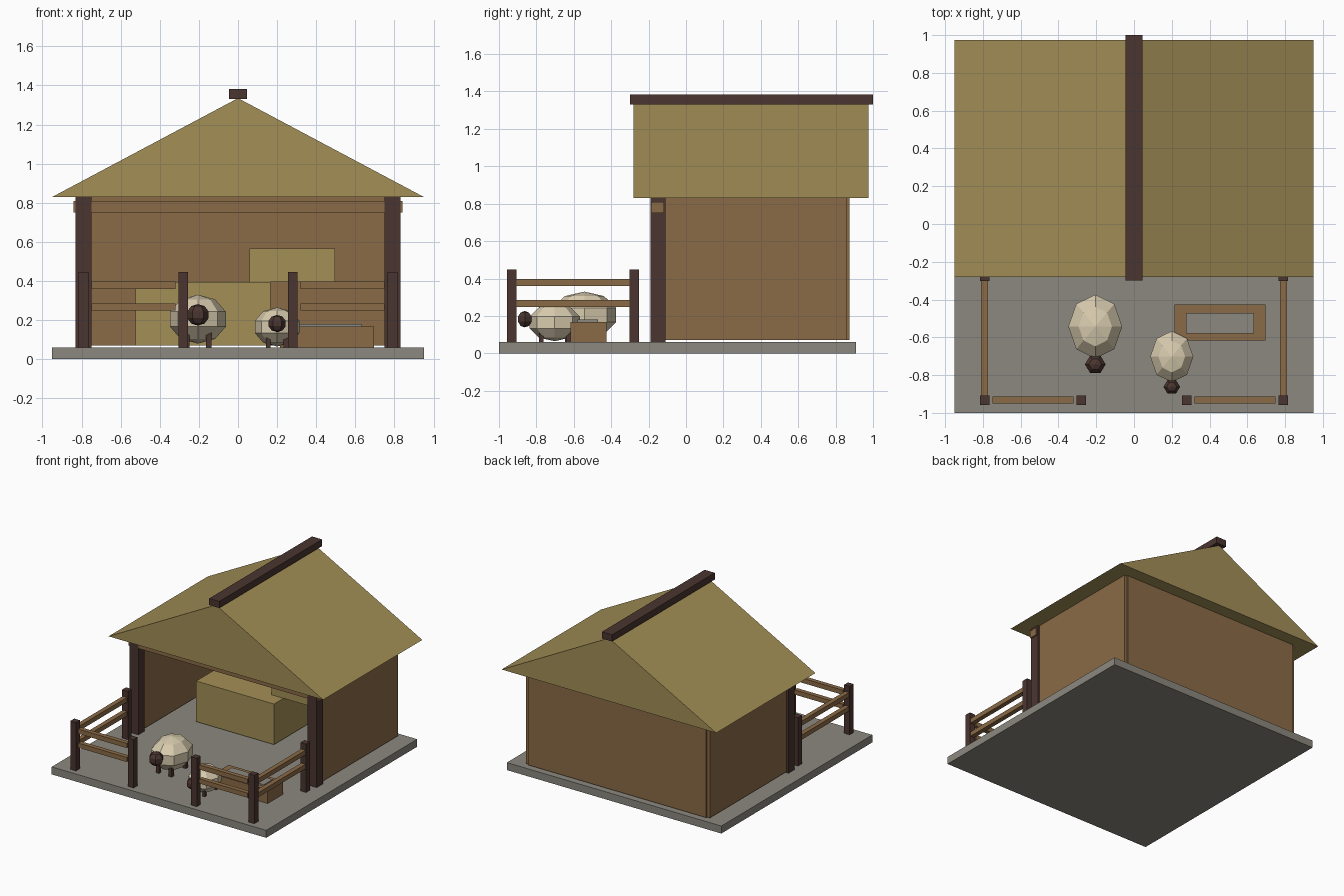
import bpy, bmesh, math

if "Cube" in bpy.data.objects:
    bpy.data.objects.remove(bpy.data.objects["Cube"])


def material(name, r, g, b):
    m = bpy.data.materials.new(name)
    lin = [((c / 255 + 0.055) / 1.055) ** 2.4 for c in (r, g, b)]
    m.diffuse_color = (*lin, 1)
    m.use_nodes = True
    m.node_tree.nodes["Principled BSDF"].inputs["Base Color"].default_value = m.diffuse_color
    return m


STONE = material("stone grey", 139, 136, 126)
DARK = material("dark wood", 74, 53, 47)
WOOD = material("brown wood", 139, 107, 71)
STRAW = material("straw", 163, 143, 86)
WOOL = material("cream wool", 216, 203, 174)


def finish(name, bm, mat):
    bmesh.ops.recalc_face_normals(bm, faces=bm.faces)
    me = bpy.data.meshes.new(name)
    bm.to_mesh(me)
    bm.free()
    me.materials.append(mat)
    ob = bpy.data.objects.new(name, me)
    bpy.context.collection.objects.link(ob)
    return ob


def box(name, x, y, z, mat):
    """Box from (min, max) ranges."""
    bm = bmesh.new()
    bmesh.ops.create_cube(bm, size=1)
    for v in bm.verts:
        v.co = [(r[0] + r[1]) / 2 + c * (r[1] - r[0]) for c, r in zip(v.co, (x, y, z))]
    return finish(name, bm, mat)


def faceted_ball(name, centre, radii, segs, rings, mat):
    bm = bmesh.new()
    point = lambda u, t: [c + r * d for c, r, d in zip(centre, radii, (
        math.sin(t) * math.cos(u), math.sin(t) * math.sin(u), math.cos(t)))]
    loops = [[bm.verts.new(point(2 * math.pi * i / segs, math.pi * j / rings))
              for i in range(segs)] for j in range(1, rings)]
    top, bottom = bm.verts.new(point(0, 0)), bm.verts.new(point(0, math.pi))
    for i in range(segs):
        k = (i + 1) % segs
        bm.faces.new((top, loops[0][i], loops[0][k]))
        bm.faces.new((bottom, loops[-1][k], loops[-1][i]))
        for a, b in zip(loops, loops[1:]):
            bm.faces.new((a[i], b[i], b[k], a[k]))
    return finish(name, bm, mat)


# Base slab
box("base", (-.95, .95), (-1, .91), (0, .06), STONE)

# Shed walls, front posts and beam
box("back_wall", (-.79, .79), (.82, .873), (.07, .84), WOOD)
for side, s in (("left", -1), ("right", 1)):
    box(side + "_wall", sorted((s * .765, s * .815)), (-.15, .861), (.07, .84), WOOD)
    box(side + "_shed_post", sorted((s * .75, s * .83)), (-.19, -.11), (.06, .84), DARK)
box("front_beam", (-.84, .84), (-.187, -.118), (.75, .81), WOOD)

# Solid gable roof: triangular profile extruded front to back
bm = bmesh.new()
profile = [bm.verts.new((x, -.28, z)) for x, z in ((-.95, .83), (.95, .83), (0, 1.335))]
ext = bmesh.ops.extrude_face_region(bm, geom=[bm.faces.new(profile)])
for v in ext["geom"]:
    if isinstance(v, bmesh.types.BMVert):
        v.co.y = .975
bm.faces.ensure_lookup_table()
if len(bm.faces) == 4:
    bm.faces.new(profile)
finish("roof", bm, STRAW)
box("ridge_beam", (-.045, .045), (-.3, 1), (1.33, 1.383), DARK)

# Hay bales
box("lower_bale", (-.525, .165), (.22, .68), (.07, .395), STRAW)
box("upper_bale", (.06, .495), (.34, .66), (.395, .565), STRAW)

# Fence around the yard
for side, s in (("left", -1), ("right", 1)):
    for name, x, y in (("corner", .79, -.932), ("gate", .28, -.932), ("rear", .79, -.277)):
        box(f"{side}_{name}_fence_post", (s * x - .025, s * x + .025),
            (y - .025, y + .025), (.06, .447), DARK)
    for level, z in (("low", .248), ("high", .36)):
        box(f"{side}_front_{level}_rail", sorted((s * .75, s * .32)),
            (-.95, -.914), (z, z + .037), WOOD)
        box(f"{side}_side_{level}_rail", sorted((s * .772, s * .809)),
            (-.91, -.3), (z, z + .037), WOOD)

# Feeding trough with filling
for name, y in (("front", (-.617, -.58)), ("back", (-.47, -.425))):
    box(f"trough_{name}", (.215, .695), y, (.06, .168), WOOD)
for name, x in (("left", (.215, .275)), ("right", (.635, .695))):
    box(f"trough_{name}", x, (-.58, -.47), (.06, .168), WOOD)
box("trough_filling", (.275, .635), (-.58, -.47), (.06, .18), STONE)


# Sheep
def sheep(name, x, y, z, k):
    faceted_ball(name + "_body", (x, y, z), (.15 * k, .178 * k, .125 * k), 8, 5, WOOL)
    faceted_ball(name + "_head", (x, y - .2 * k, z + .022 * k),
                 (.058 * k, .055 * k, .055 * k), 6, 5, DARK)
    for i, (sx, sy) in enumerate(((-1, -1), (1, -1), (-1, 1), (1, 1))):
        lx, ly, w = x + sx * .056 * k, y + sy * .09 * k, .014 * k
        box(f"{name}_leg_{i + 1}", (lx - w, lx + w), (ly - w, ly + w), (.06, z - .04 * k), DARK)


sheep("large_sheep", -.205, -.543, .205, 1)
sheep("small_sheep", .2, -.702, .165, .8)
